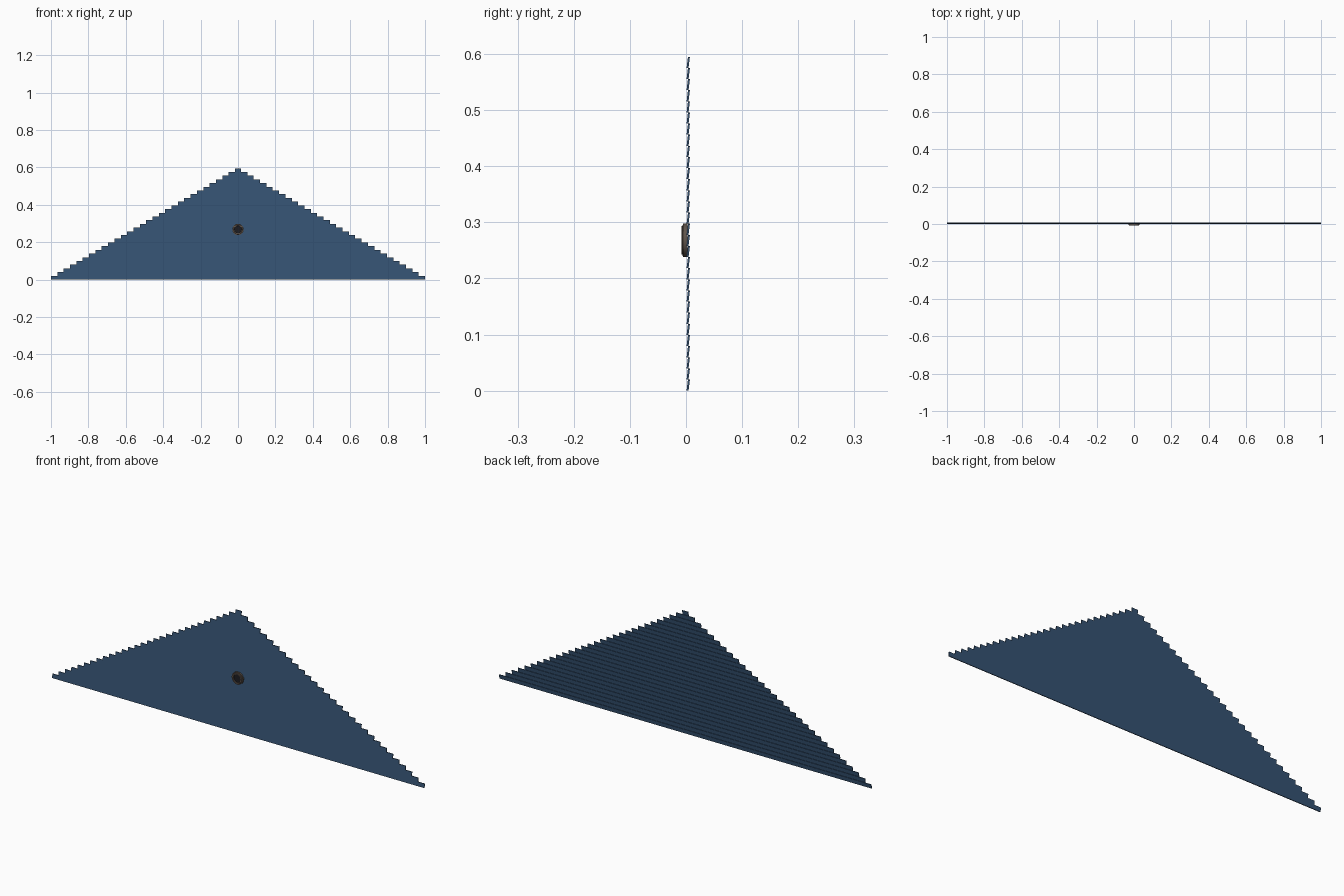
import bpy, bmesh, math

if "Cube" in bpy.data.objects:
    bpy.data.objects.remove(bpy.data.objects["Cube"])

def material(name, color):
    m = bpy.data.materials.new(name)
    m.diffuse_color = (*color, 1)
    m.use_nodes = True
    m.node_tree.nodes["Principled BSDF"].inputs["Base Color"].default_value = m.diffuse_color
    return m

def finish(name, bm, mat):
    bmesh.ops.recalc_face_normals(bm, faces=bm.faces)
    me = bpy.data.meshes.new(name)
    bm.to_mesh(me)
    bm.free()
    me.materials.append(mat)
    ob = bpy.data.objects.new(name, me)
    bpy.context.collection.objects.link(ob)
    return ob

blue = material("blue_siding", (0.035, 0.085, 0.17))
bronze = material("bronze", (0.12, 0.09, 0.07))
dark = material("dark_opening", (0.012, 0.012, 0.015))

# Gable wall: lapped boards, each leaning back at its top, narrowing upward
ROWS, HEIGHT = 30, 0.595
pitch = HEIGHT / ROWS
bm = bmesh.new()
for i in range(ROWS):
    half = 1 - i * 0.984 / (ROWS - 1)
    z0, z1 = i * pitch, (i + 1) * pitch
    profile = [(0.001, z0), (0.0045, z0), (0.007, z1), (0.0035, z1)]
    ends = [[bm.verts.new((x, y, z)) for y, z in profile] for x in (-half, half)]
    bm.faces.new(ends[0])
    bm.faces.new(ends[1])
    for k in range(4):
        n = (k + 1) % 4
        bm.faces.new((ends[0][k], ends[0][n], ends[1][n], ends[1][k]))
finish("gable_siding", bm, blue)

# Round vent, turned about the y axis
CZ, SEG = 0.268, 32

def turned(name, profile, mat):
    bm = bmesh.new()
    rings = [[bm.verts.new((r * math.cos(2 * math.pi * s / SEG), y,
                            CZ + r * math.sin(2 * math.pi * s / SEG)))
              for s in range(SEG)] for r, y in profile]
    for a, b in zip(rings, rings[1:]):
        for s in range(SEG):
            t = (s + 1) % SEG
            bm.faces.new((a[s], a[t], b[t], b[s]))
    bm.faces.new(rings[0])
    bm.faces.new(rings[-1])
    ob = finish(name, bm, mat)
    bpy.ops.object.select_all(action='DESELECT')
    ob.select_set(True)
    bpy.context.view_layer.objects.active = ob
    bpy.ops.object.shade_smooth_by_angle(angle=math.radians(30))

turned("vent_frame", [(0.03, 0.003), (0.03, -0.0055), (0.026, -0.006),
                      (0.025, -0.008), (0.0205, -0.008), (0.0195, -0.003)], bronze)
turned("vent_opening", [(0.0195, -0.0025), (0.0195, -0.0045)], dark)
